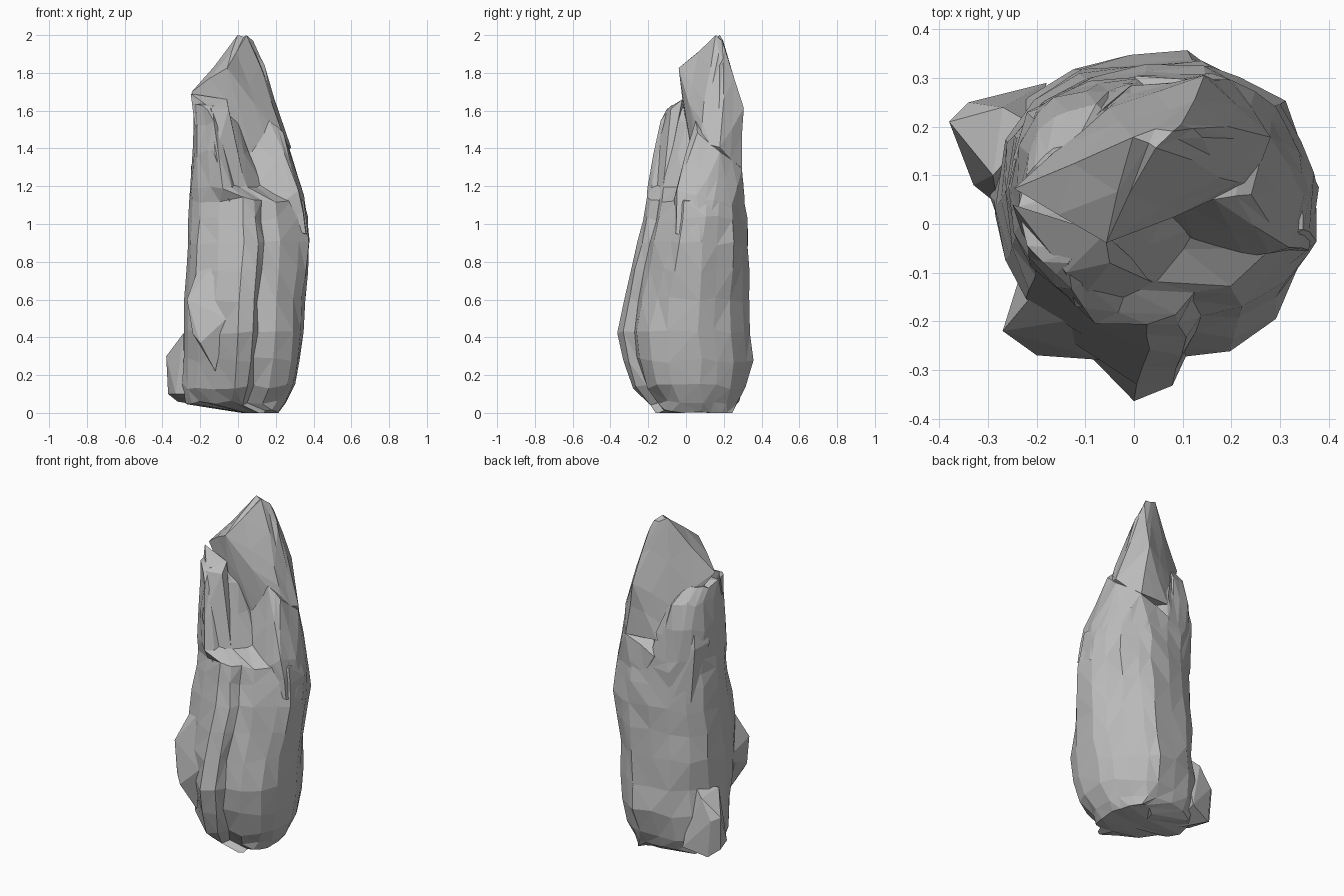
import bpy, bmesh, random
from mathutils import Vector

random.seed(7)
if "Cube" in bpy.data.objects:
    bpy.data.objects.remove(bpy.data.objects["Cube"], do_unlink=True)

# One plain stone colour
stone = bpy.data.materials.new("stone grey")
stone.use_nodes = True
grey = (0.5, 0.5, 0.5, 1)
stone.diffuse_color = grey
stone.node_tree.nodes["Principled BSDF"].inputs["Base Color"].default_value = grey


def jitter(vertices, amount):
    """Roughen the surface a little, keeping everything above the ground."""
    for vertex in vertices:
        offset = Vector([random.uniform(-amount, amount) for axis in "xyz"])
        offset.z *= 2
        vertex.co += offset
        vertex.co.z = min(max(vertex.co.z, 0), 2)


def finish(mesh_builder, name):
    """Triangulate into flat facets and link as a named object."""
    bmesh.ops.triangulate(mesh_builder, faces=mesh_builder.faces[:])
    bmesh.ops.recalc_face_normals(mesh_builder, faces=mesh_builder.faces[:])
    mesh = bpy.data.meshes.new(name)
    mesh_builder.to_mesh(mesh)
    mesh_builder.free()
    mesh.materials.append(stone)
    rock = bpy.data.objects.new(name, mesh)
    bpy.context.collection.objects.link(rock)


def loft(name, foot, top, levels, roughness):
    """Stack rings that blend from the foot outline to the top outline,
    each fitted to the bounds of its level."""
    builder = bmesh.new()
    rings = []
    for z, left, right, front, back in levels:
        blend = min(max(z - 0.25, 0) / 0.6, 1)
        ring = []
        for low, high in zip(foot, top):
            u, v = Vector(low).lerp(Vector(high), blend)
            x = (left + right) / 2 + u * (right - left) / 2
            y = (front + back) / 2 + v * (back - front) / 2
            ring.append(builder.verts.new((x, y, z)))
        rings.append(ring)
    jitter(builder.verts, roughness)
    count = len(foot)
    for lower, upper in zip(rings, rings[1:]):
        for i in range(count):
            j = (i + 1) % count
            builder.faces.new((lower[i], lower[j], upper[j], upper[i]))
    builder.faces.new(rings[0][::-1])
    builder.faces.new(rings[-1])
    finish(builder, name)


def chunk(name, points, roughness=0.0):
    """Angular piece of stone wrapped tightly around a few corner points."""
    builder = bmesh.new()
    for point in points:
        builder.verts.new(point)
    result = bmesh.ops.convex_hull(builder, input=builder.verts[:])
    inside = [item for item in result["geom_interior"]
              if isinstance(item, bmesh.types.BMVert)]
    bmesh.ops.delete(builder, geom=inside, context="VERTS")
    if roughness:
        corners = set(builder.verts)
        bmesh.ops.subdivide_edges(builder, edges=builder.edges[:], cuts=1,
                                  use_grid_fill=True)
        jitter([v for v in builder.verts if v not in corners], roughness)
    finish(builder, name)


# Main body: the back is shared, the front shifts from foot to top,
# with a groove right of the front ridge
back_half = [(1, .2), (.9, .45), (.77, .72), (.5, .92), (.3, 1), (-.1, .97),
             (-.45, .92), (-.75, .75), (-.95, .5), (-1, .1)]
foot_front = [(-.92, -.15), (-.75, -.36), (-.48, -.62), (-.1, -1), (.15, -.93),
              (.24, -.78), (.55, -.74), (.85, -.58), (.98, -.3)]
top_front = [(-.96, -.25), (-.84, -.55), (-.5, -.8), (-.1, -1), (.13, -.9),
             (.22, -.74), (.5, -.67), (.8, -.4), (.97, -.22)]
# Each level: height, left, right, front, back
body_levels = [
    (0, .02, .22, -.16, .24), (.05, -.27, .25, -.2, .28),
    (.14, -.29, .3, -.28, .32), (.28, -.29, .32, -.33, .35),
    (.43, -.28, .34, -.36, .34), (.6, -.28, .35, -.33, .33),
    (.76, -.27, .37, -.3, .33), (.9, -.26, .38, -.26, .33),
    (1.03, -.26, .37, -.23, .32), (1.13, -.25, .35, -.21, .31),
    (1.2, -.25, .14, -.2, .3), (1.38, -.24, .06, -.17, .28),
    (1.53, -.23, 0, -.13, .24), (1.62, -.23, -.07, -.1, .16)]
loft("boulder_body", back_half + foot_front, back_half + top_front,
     body_levels, 0.008)

# Leaning crown
chunk("peak", [
    (-.25, .07, 1.69), (-.06, -.04, 1.83), (0, .18, 2), (.05, .16, 2),
    (.1, .21, 1.94), (.14, .18, 1.83), (.14, .3, 1.62), (.18, .1, 1.65),
    (.2, .2, 1.61), (.06, .04, 1.6), (-.05, 0, 1.5), (.24, .08, 1.45),
    (.28, .18, 1.4), (.2, .3, 1.3), (0, .28, 1.3), (-.05, .24, 1.5),
    (-.15, .14, 1.55), (.1, .04, 1.3)], 0.006)

# Shoulder that carries the crown down into the body
chunk("shoulder", [
    (.17, .05, 1.54), (.23, -.07, 1.12), (.24, .06, 1.48), (.28, .18, 1.38),
    (.32, -.05, 1.18), (.35, .06, 1.15), (.34, .15, 1.12), (.29, .24, 1.1),
    (.2, .3, 1.3), (.36, -.05, .95), (.38, .08, .9), (.29, .24, .9),
    (.18, -.08, 1), (.05, -.04, 1.05), (.02, .03, 1.35), (.13, .31, 1),
    (0, .3, 1.2)], 0.005)

# Upright shards leaning on the crown at the front and back
chunk("front_shard", [
    (-.25, .04, 1.69), (-.14, -.1, 1.61), (-.05, -.08, 1.61), (-.06, -.02, 1.66),
    (-.23, -.02, 1.53), (-.12, -.17, 1.36), (-.04, -.18, 1.1), (.06, -.13, 1.1)])
chunk("back_shard", [
    (-.13, .17, 1.6), (-.19, .2, 1.47), (-.06, .24, 1.52), (0, .29, 1.35),
    (-.22, .23, 1.28), (-.25, .13, 1.3), (-.2, .24, .95), (-.1, .29, .95)])

# Pointed spur on the front corner
chunk("side_spur", [
    (-.27, -.22, .6), (-.24, -.24, .42), (-.2, -.27, .37), (-.17, -.1, .88),
    (-.08, -.19, .85), (-.22, -.06, .5), (-.12, -.22, .22), (-.06, -.28, .5)])

# Lump bulging from the foot at the back corner
chunk("foot_lump", [
    (-.38, .21, .3), (-.37, .2, .1), (-.34, .25, .28), (-.32, .25, .06),
    (-.33, .08, .1), (-.29, .1, .42), (-.27, .24, .4), (-.2, .2, .45),
    (-.2, .1, .04), (-.28, .04, .1), (-.18, .29, .1)])
